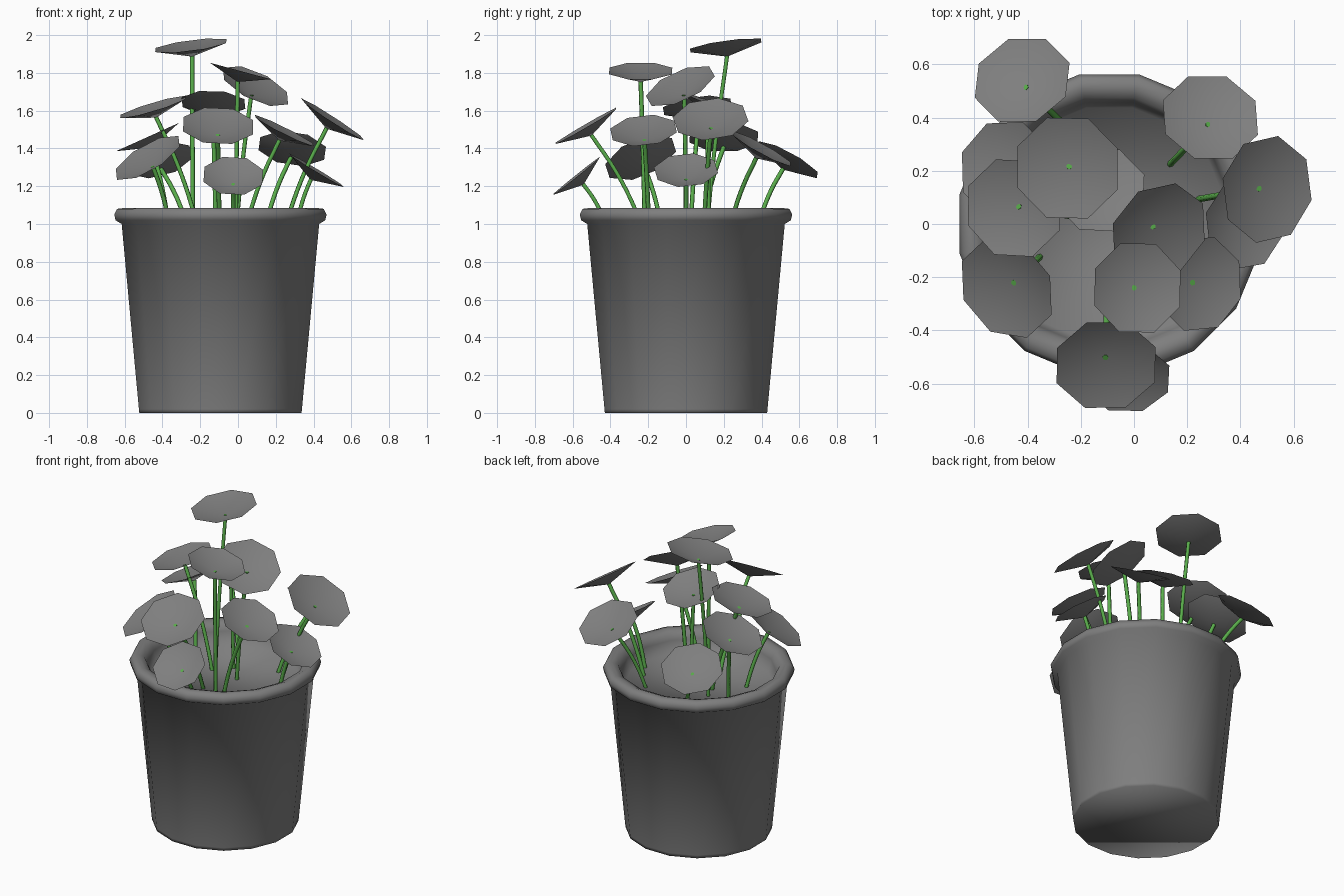
import bpy, bmesh, math, random
from mathutils import Vector, Matrix

random.seed(4)
if "Cube" in bpy.data.objects:
    bpy.data.objects.remove(bpy.data.objects["Cube"], do_unlink=True)


def material(name, rgb):
    mat = bpy.data.materials.new(name)
    mat.use_nodes = True
    mat.diffuse_color = (*rgb, 1)
    mat.node_tree.nodes["Principled BSDF"].inputs["Base Color"].default_value = (*rgb, 1)
    return mat


grey = material("grey", (0.21, 0.21, 0.21))
green = material("stem green", (0.1, 0.42, 0.07))


def add_mesh(name, bm, mat):
    mesh = bpy.data.meshes.new(name)
    for face in bm.faces:
        face.smooth = True
    bm.to_mesh(mesh)
    bm.free()
    mesh.materials.append(mat)
    obj = bpy.data.objects.new(name, mesh)
    bpy.context.collection.objects.link(obj)
    return obj


def ring(bm, radius, z, sides, turn):
    return [bm.verts.new((radius * math.cos(math.tau * (i + turn) / sides),
                          radius * math.sin(math.tau * (i + turn) / sides), z))
            for i in range(sides)]


# Pot: lathed wall, rolled rim and soil cap
POT_X, SIDES, SOIL_Z, RIM_Z = -0.093, 16, 0.95, 1.08
profile = [(0.438, 0), (0.44, 0.02), (0.533, 1.0), (0.566, 1.02), (0.573, 1.05),
           (0.558, 1.08), (0.52, 1.085), (0.483, 1.07), (0.465, 1.03), (0.445, SOIL_Z)]
bm = bmesh.new()
rings = [ring(bm, r, z, SIDES, 0.5) for r, z in profile]
for low, high in zip(rings, rings[1:]):
    for i in range(SIDES):
        j = (i + 1) % SIDES
        bm.faces.new((low[i], low[j], high[j], high[i]))
bm.faces.new(rings[0][::-1])
bm.faces.new(rings[-1])
pot = add_mesh("flower_pot", bm, grey)
pot.location.x = POT_X


# Leaf: shallow eight-sided funnel, tilted by its slopes along x and y
def leaf(name, centre, slope, radius, depth=0.06):
    normal = Vector((-slope[0], -slope[1], 1)).normalized()
    bm = bmesh.new()
    edge = ring(bm, radius, 0, 8, random.uniform(0.4, 0.75))
    tip = bm.verts.new((0, 0, -depth))
    for i in range(8):
        bm.faces.new((tip, edge[i], edge[(i + 1) % 8]))
    turn = Vector((0, 0, 1)).rotation_difference(normal).to_matrix().to_4x4()
    bm.transform(Matrix.Translation(centre) @ turn)
    add_mesh(name, bm, grey)
    return Vector(centre) - normal * (depth - 0.004)


# Stem: thin curved tube from the soil to the leaf tip
def stem(name, foot, tip):
    foot = Vector((*foot, RIM_Z))
    lean = (tip - foot) / (tip.z - RIM_Z)
    root = foot - lean * 0.16
    root.xy = foot.xy - lean.xy * 0.1
    middle = foot.lerp(tip, 0.5)
    middle.xy = foot.xy.lerp(tip.xy, 0.43)
    curve = bpy.data.curves.new(name, "CURVE")
    curve.dimensions = "3D"
    curve.bevel_depth = 0.012
    curve.bevel_resolution = 1
    curve.resolution_u = 4
    curve.use_fill_caps = True
    spline = curve.splines.new("BEZIER")
    spline.bezier_points.add(3)
    for point, co in zip(spline.bezier_points, (root, foot, middle, tip)):
        point.co = co
        point.handle_left_type = point.handle_right_type = "AUTO"
    curve.materials.append(green)
    obj = bpy.data.objects.new(name, curve)
    bpy.context.collection.objects.link(obj)


# Plants: leaf centre, leaf slope, leaf radius, stem position at the rim
plants = [
    ((-0.25, 0.21, 1.945), (0.13, 0.14), 0.205, (-0.24, 0.12)),
    ((-0.42, 0.54, 1.34), (0.25, -0.55), 0.19, (-0.3, 0.41)),
    ((-0.48, 0.2, 1.46), (0.45, 0), 0.195, (-0.38, 0.1)),
    ((-0.45, 0.06, 1.62), (0.3, 0.12), 0.195, (-0.24, 0.03)),
    ((-0.478, -0.24, 1.35), (0.6, 0.42), 0.205, (-0.38, -0.15)),
    ((0.287, 0.4, 1.4), (-0.15, -0.55), 0.19, (0.17, 0.26)),
    ((0.5, 0.13, 1.555), (-0.65, 0.08), 0.205, (0.28, 0.1)),
    ((0.415, 0, 1.285), (-0.6, 0.05), 0.175, (0.33, 0)),
    ((0.093, -0.03, 1.73), (-0.48, 0.45), 0.2, (0, 0)),
    ((0.013, -0.24, 1.81), (-0.27, 0), 0.18, (-0.01, -0.22)),
    ((0.245, -0.225, 1.495), (-0.5, 0.1), 0.185, (0.07, -0.2)),
    ((-0.105, -0.53, 1.52), (-0.05, 0.58), 0.2, (-0.1, -0.27)),
    ((-0.025, -0.58, 1.255), (-0.04, 0.8), 0.168, (-0.025, -0.46)),
    ((-0.13, 0.13, 1.64), (-0.05, -0.4), 0.18, (-0.12, 0.12)),
]
for number, (centre, slope, radius, foot) in enumerate(plants, 1):
    tip = leaf(f"leaf_{number}", centre, slope, radius)
    stem(f"stem_{number}", foot, tip)
